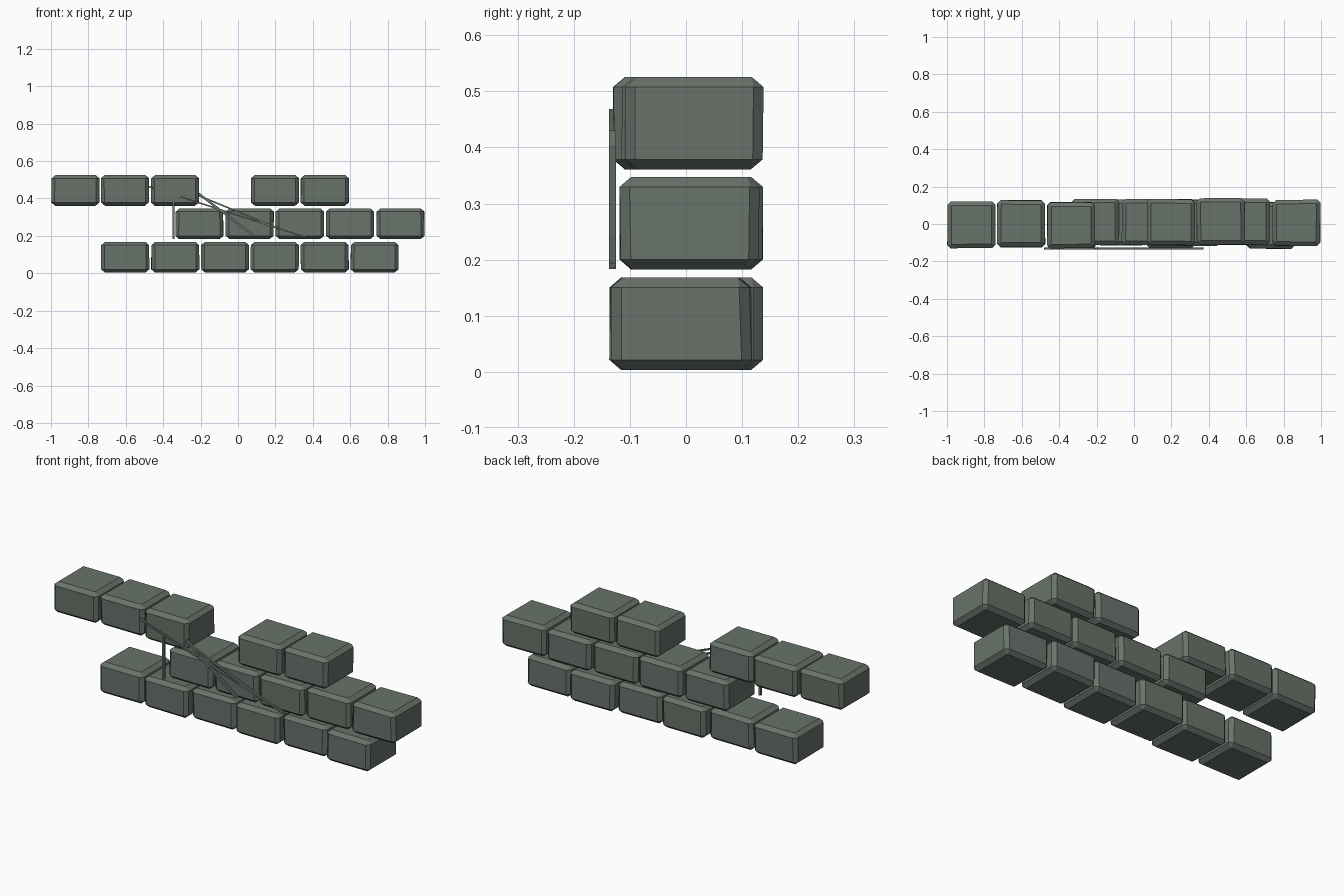
import bpy, bmesh, random
from mathutils import Vector, Matrix

if "Cube" in bpy.data.objects:
    bpy.data.objects.remove(bpy.data.objects["Cube"])

random.seed(4)

stone = bpy.data.materials.new("grey_green_stone")
stone.diffuse_color = (0.14, 0.17, 0.145, 1)
stone.use_nodes = True
stone.node_tree.nodes["Principled BSDF"].inputs["Base Color"].default_value = stone.diffuse_color

W, D, H = 0.256, 0.246, 0.165


def finish(name, bm):
    me = bpy.data.meshes.new(name)
    bm.to_mesh(me)
    bm.free()
    me.materials.append(stone)
    ob = bpy.data.objects.new(name, me)
    bpy.context.collection.objects.link(ob)
    return ob


def brick(name, x, y, z):
    """Block with chamfered edges and slightly uneven corners."""
    bm = bmesh.new()
    bmesh.ops.create_cube(bm, size=1)
    for v in bm.verts:
        v.co = Vector((v.co.x * W, v.co.y * D, v.co.z * H))
        v.co.x += random.uniform(-0.002, 0.002)
        v.co.y += random.uniform(-0.003, 0.003)
    bmesh.ops.bevel(bm, geom=bm.edges[:], offset=0.018, segments=1,
                    profile=0.5, affect='EDGES')
    # chamfers run further across the top than down the sides
    for v in bm.verts:
        if abs(v.co.z) > H / 2 - 0.005:
            v.co.x *= 0.97
            v.co.y *= 0.97
    bmesh.ops.translate(bm, verts=bm.verts[:], vec=(x, y, z))
    return finish(name, bm)


def strut(name, a, b, width):
    """Thin flat strip lying against the wall front, from a to b in x, z."""
    y = -0.131
    a, b = Vector((a[0], y, a[1])), Vector((b[0], y, b[1]))
    along = (b - a).normalized()
    depth = Vector((0, 1, 0))
    side = along.cross(depth)
    rot = Matrix((along, depth, side)).transposed().to_4x4()
    bm = bmesh.new()
    bmesh.ops.create_cube(bm, size=1)
    for v in bm.verts:
        v.co = Vector((v.co.x * (b - a).length, v.co.y * 0.012, v.co.z * width))
    bmesh.ops.transform(bm, matrix=Matrix.Translation((a + b) / 2) @ rot,
                        verts=bm.verts[:])
    return finish(name, bm)


# Courses: height of centre, then (x, y) of each brick
courses = {
    "bottom": (0.086, [(-0.603, 0.0), (-0.336, -0.012), (-0.07, 0.008),
                       (0.197, -0.006), (0.463, 0.012), (0.731, -0.008)]),
    "middle": (0.265, [(-0.206, 0.012), (0.063, 0.01), (0.331, 0.006),
                       (0.599, 0.012), (0.868, 0.006)]),
    "top": (0.443, [(-0.870, -0.004), (-0.604, 0.004), (-0.337, -0.006),
                    (0.198, 0.01), (0.464, 0.013)]),
}
for course, (z, spots) in courses.items():
    for i, (x, y) in enumerate(spots):
        brick(f"{course}_brick_{i + 1}", x, y, z)

# Thin strips across the front of the wall
strut("upright_strip", (-0.344, 0.183), (-0.344, 0.42), 0.01)
strut("long_diagonal_strip", (-0.48, 0.465), (0.37, 0.19), 0.008)
strut("steep_diagonal_strip", (-0.21, 0.425), (0.085, 0.2), 0.012)
strut("short_diagonal_strip", (-0.21, 0.415), (0.22, 0.238), 0.008)
